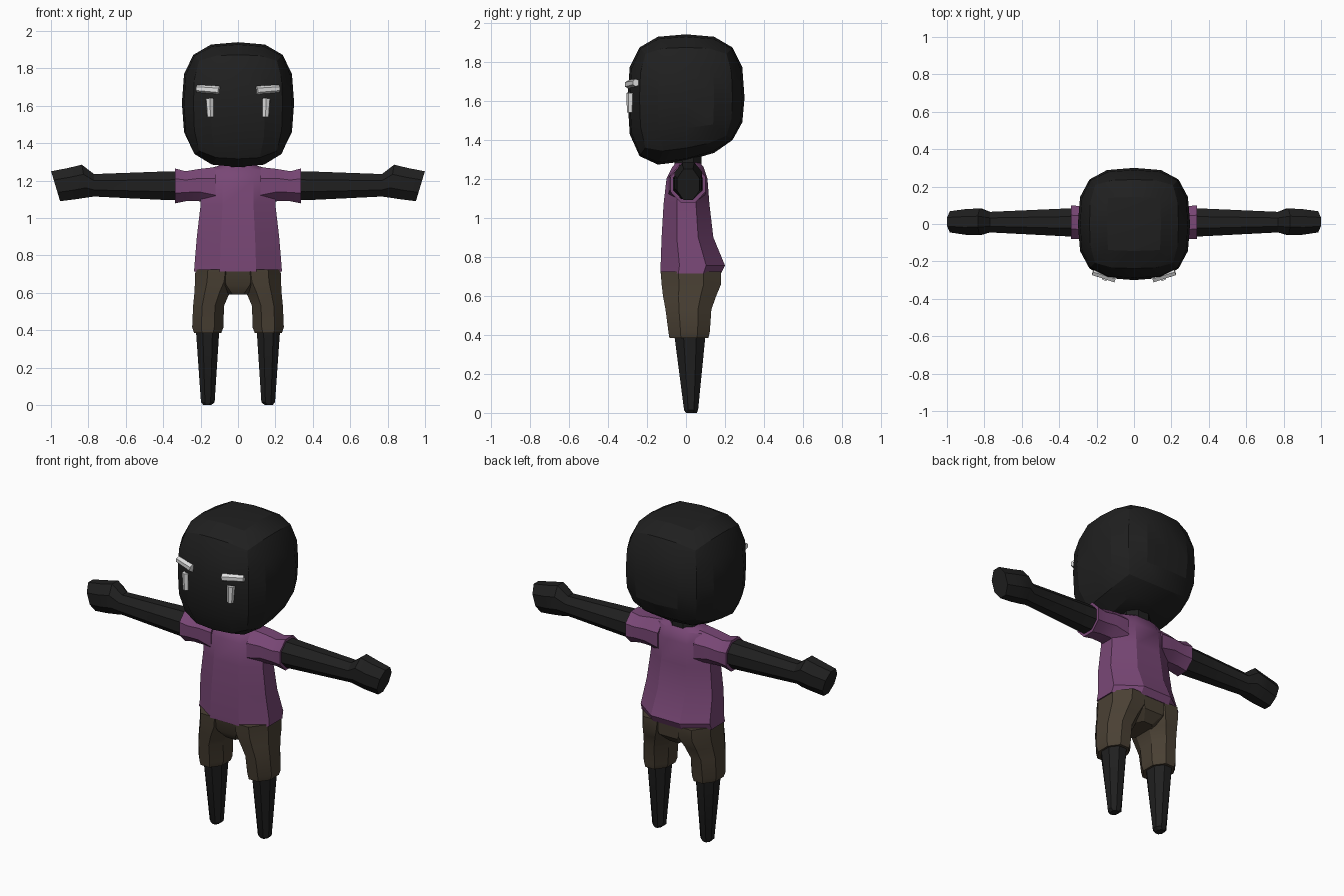
import bpy, bmesh, math
from mathutils import Vector

if "Cube" in bpy.data.objects:
    bpy.data.objects.remove(bpy.data.objects["Cube"])


def material(name, rgb):
    m = bpy.data.materials.new(name)
    m.diffuse_color = (*rgb, 1)
    m.use_nodes = True
    m.node_tree.nodes["Principled BSDF"].inputs["Base Color"].default_value = m.diffuse_color
    return m


BLACK = material("black_skin", (0.014, 0.014, 0.014))
PURPLE = material("purple_cloth", (0.19, 0.063, 0.18))
BROWN = material("brown_cloth", (0.068, 0.052, 0.034))
WHITE = material("white_paint", (0.75, 0.75, 0.75))


def finish(name, bm, mat, angle=28):
    bmesh.ops.recalc_face_normals(bm, faces=bm.faces)
    me = bpy.data.meshes.new(name)
    bm.to_mesh(me)
    bm.free()
    me.materials.append(mat)
    ob = bpy.data.objects.new(name, me)
    bpy.context.collection.objects.link(ob)
    bpy.ops.object.select_all(action='DESELECT')
    ob.select_set(True)
    bpy.context.view_layer.objects.active = ob
    bpy.ops.object.shade_smooth_by_angle(angle=math.radians(angle))
    return ob


def loft(name, sections, mat, axis='Z', n=8, p=3.0, side=1):
    """Section: position, a_min, a_max, b_min, b_max, lean.
    Axis Z: a is x, b is y. Axis X: a is y, b is z."""
    bm = bmesh.new()
    rings = []
    for pos, a0, a1, b0, b1, *lean in sections:
        ring = []
        for i in range(n):
            t = 2 * math.pi * (i + 0.5) / n
            c, s = math.cos(t), math.sin(t)
            # rounded square, stretched so it fills the given extents
            k = (abs(c) ** p + abs(s) ** p) ** (-1 / p)
            e = 1 / max((abs(math.cos(math.pi / n)) ** p + abs(math.sin(math.pi / n)) ** p) ** (-1 / p)
                        * math.cos(math.pi / n), 0.01)
            u, v = c * k * e, s * k * e
            a = (a0 + a1) / 2 + u * (a1 - a0) / 2
            b = (b0 + b1) / 2 + v * (b1 - b0) / 2
            q = pos + (lean[0] * v if lean else 0)
            co = (a, b, q) if axis == 'Z' else (q, a, b)
            ring.append(bm.verts.new((co[0] * side, co[1], co[2])))
        rings.append(ring)
    for r, s in zip(rings, rings[1:]):
        for i in range(n):
            j = (i + 1) % n
            bm.faces.new((r[i], r[j], s[j], s[i]))
    bm.faces.new(rings[0])
    bm.faces.new(rings[-1])
    return finish(name, bm, mat)


def bar(name, start, end, r0, r1, mat):
    """Tapered rounded stroke between two points."""
    a, b = Vector(start), Vector(end)
    d = b - a
    bm = bmesh.new()
    bmesh.ops.create_cone(bm, cap_ends=True, segments=6, radius1=r0, radius2=r1, depth=d.length)
    rot = d.to_track_quat('Z', 'Y')
    for v in bm.verts:
        v.co = rot @ v.co + (a + b) / 2
    return finish(name, bm, mat)


# Head: rounded cube with the underside rising towards the back
bm = bmesh.new()
bmesh.ops.create_cube(bm, size=2)
bmesh.ops.subdivide_edges(bm, edges=bm.edges[:], cuts=3, use_grid_fill=True)
for v in bm.verts:
    x, y, z = v.co
    k = (abs(x) ** 3 + abs(y) ** 3 + abs(z) ** 3) ** (-1 / 3)
    x, y, z = x * k, y * k, z * k
    if z < 0:
        z += 0.2 * y * -z
    v.co = (0.3 * x, 0.3 * y, 1.615 + 0.325 * z)
finish("head", bm, BLACK, 22)

loft("neck", [(1.22, -.09, .09, -.06, .08), (1.34, -.085, .085, -.06, .08)], BLACK)

# Shirt body, flaring at the back hem
loft("shirt", [
    (.715, -.235, .235, -.13, .18),
    (.755, -.232, .232, -.13, .20),
    (.90, -.22, .22, -.125, .14),
    (1.07, -.20, .20, -.115, .12),
    (1.20, -.20, .20, -.10, .11),
    (1.26, -.17, .17, -.07, .09),
    (1.285, -.085, .085, -.05, .07)], PURPLE)

# Hips joining both trouser legs
loft("shorts_hips", [
    (.59, -.07, .07, -.07, .12),
    (.64, -.15, .15, -.11, .17),
    (.73, -.228, .228, -.128, .178)], BROWN)

for side, tag in ((1, "left"), (-1, "right")):
    loft(tag + "_sleeve", [
        (.12, -.09, .10, 1.06, 1.272),
        (.21, -.085, .10, 1.09, 1.262),
        (.28, -.08, .095, 1.09, 1.25),
        (.338, -.08, .10, 1.078, 1.265)], PURPLE, 'X', side=side)
    loft(tag + "_arm", [
        (.25, -.068, .085, 1.10, 1.25),
        (.36, -.066, .083, 1.095, 1.25),
        (.77, -.045, .065, 1.115, 1.235),
        (.82, -.058, .083, 1.11, 1.285, .015),
        (.89, -.058, .080, 1.10, 1.267, .02),
        (.975, -.045, .068, 1.09, 1.25, .024)], BLACK, 'X', side=side)
    loft(tag + "_shorts_leg", [
        (.385, .09, .235, -.085, .115),
        (.415, .078, .245, -.09, .122),
        (.53, .075, .24, -.105, .13),
        (.60, .045, .233, -.118, .155),
        (.66, .01, .23, -.125, .18),
        (.725, 0, .228, -.13, .18)], BROWN, side=side)
    loft(tag + "_leg", [
        (0, .143, .185, .0, .055),
        (.015, .125, .198, -.01, .062),
        (.40, .10, .225, -.06, .10)], BLACK, side=side)
    # Painted face marks
    bar(tag + "_brow", (side * .10, -.293, 1.683), (side * .22, -.256, 1.692), .023, .02, WHITE)
    bar(tag + "_eye", (side * .148, -.285, 1.54), (side * .152, -.283, 1.64), .018, .022, WHITE)
